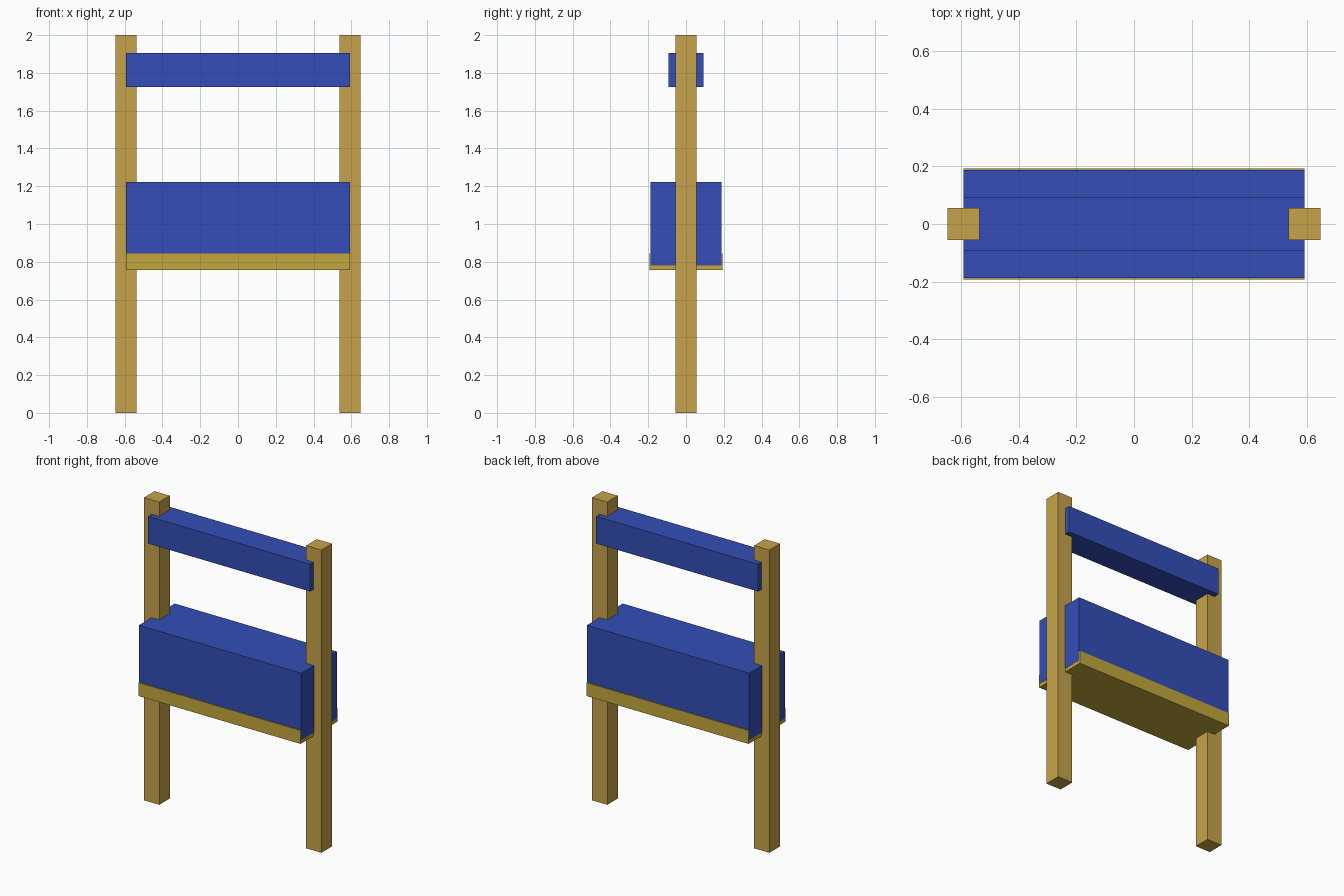
import bpy

cube = bpy.data.objects.get("Cube")
if cube:
    bpy.data.objects.remove(cube, do_unlink=True)


def material(name, rgb):
    mat = bpy.data.materials.new(name)
    mat.use_nodes = True
    color = (*rgb, 1)
    mat.diffuse_color = color
    mat.node_tree.nodes["Principled BSDF"].inputs["Base Color"].default_value = color
    return mat


def box(name, mat, x, y, z):
    """Add a box spanning the given (low, high) ranges."""
    spans = (x, y, z)
    bpy.ops.mesh.primitive_cube_add(size=1)
    obj = bpy.context.object
    obj.name = name
    obj.location = [(low + high) / 2 for low, high in spans]
    obj.scale = [high - low for low, high in spans]
    bpy.ops.object.transform_apply(location=True, rotation=False, scale=True)
    obj.data.materials.append(mat)
    return obj


wood = material("tan wood", (0.57, 0.37, 0.07))
gold = material("golden yellow", (0.55, 0.39, 0.045))
blue = material("blue", (0.034, 0.076, 0.474))

# Square posts, mirrored across the centre
post = box("posts", wood, (0.537, 0.648), (-0.055, 0.055), (0, 2))
mirror = post.modifiers.new("mirror", "MIRROR")
mirror.use_axis[0] = True

# Upper crossbar
box("top_rail", blue, (-0.592, 0.592), (-0.092, 0.092), (1.725, 1.905))

# Deep lower panel, its ends just proud of the base board
box("lower_panel", blue, (-0.593, 0.593), (-0.187, 0.187), (0.781, 1.222))

# Base board around the foot of the panel
box("base_board", gold, (-0.592, 0.592), (-0.193, 0.193), (0.757, 0.845))
